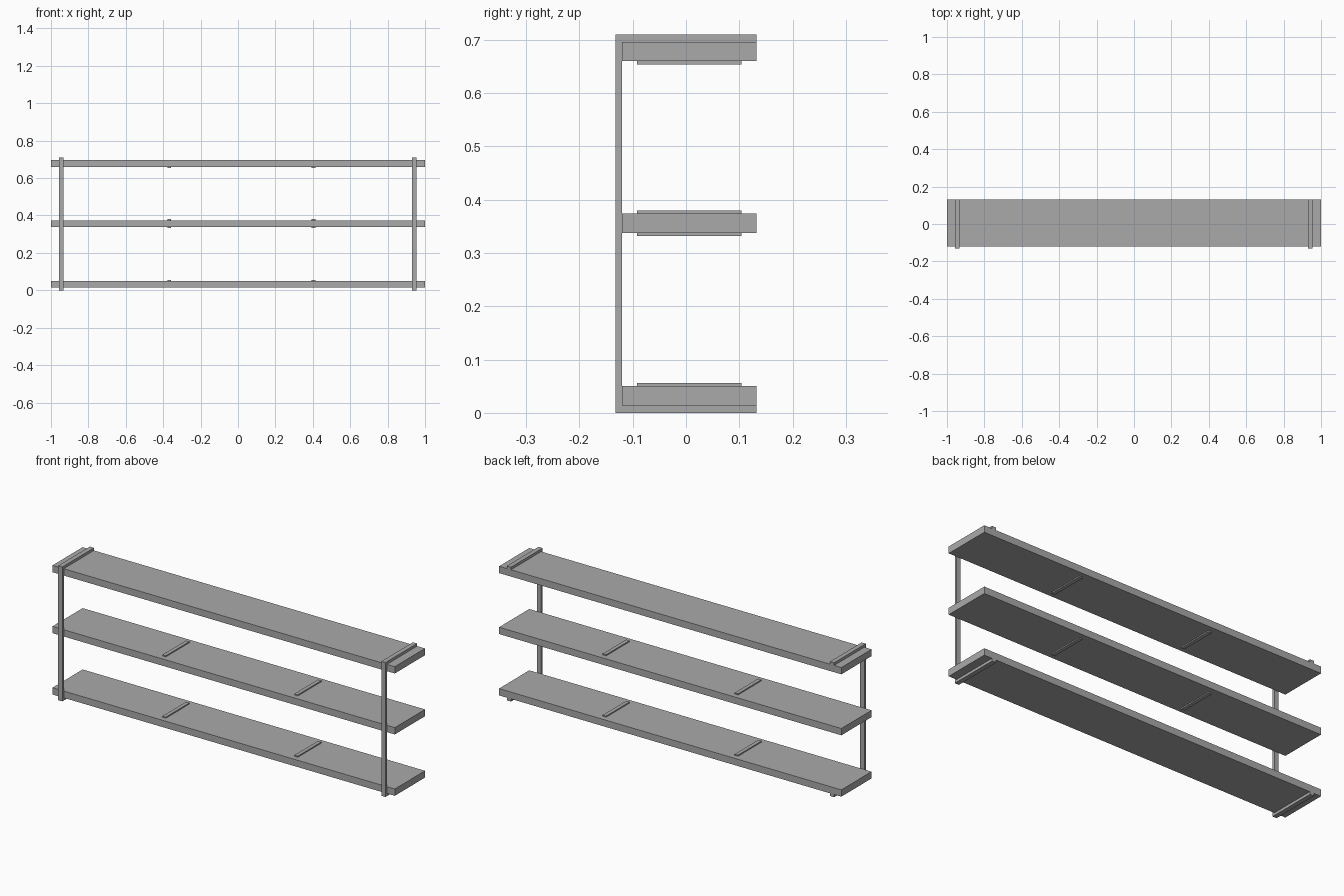
import bpy

# Remove the default cube
cube = bpy.data.objects.get("Cube")
if cube:
    bpy.data.objects.remove(cube, do_unlink=True)

# Single flat grey
grey = bpy.data.materials.new("grey")
grey.use_nodes = True
colour = (0.4, 0.4, 0.4, 1.0)
grey.diffuse_color = colour
grey.node_tree.nodes["Principled BSDF"].inputs["Base Color"].default_value = colour


def box(name, x, y, z):
    """Add a box spanning the (low, high) ranges on each axis."""
    bpy.ops.mesh.primitive_cube_add(size=1)
    obj = bpy.context.object
    obj.name = name
    for v in obj.data.vertices:
        v.co = [r[0] if c < 0 else r[1] for c, r in zip(v.co, (x, y, z))]
    obj.data.materials.append(grey)
    return obj


FRONT, SHELF_FRONT, BACK = -0.132, -0.12, 0.132
HEIGHT, THICK, BAR, CLEAT = 0.71, 0.036, 0.014, 0.006
shelf_bases = {"bottom": BAR, "middle": 0.338, "top": HEIGHT - BAR - THICK}

# Shelves
for level, z in shelf_bases.items():
    box(level + "_shelf", (-1, 1), (SHELF_FRONT, BACK), (z, z + THICK))

# Bracket frames: a front upright with a bar over the top and one underneath
for side, x in (("right", -0.946), ("left", 0.942)):
    span = (x - 0.012, x + 0.012)
    box(side + "_upright", span, (FRONT, SHELF_FRONT), (0, HEIGHT))
    box(side + "_bottom_bar", span, (SHELF_FRONT, BACK), (0, BAR))
    box(side + "_top_bar", span, (SHELF_FRONT, BACK), (HEIGHT - BAR, HEIGHT))

# Thin cleats on the shelf faces that look into each bay
for side, x in (("right", -0.367), ("left", 0.404)):
    for level, z in shelf_bases.items():
        if level != "top":
            box(f"{side}_{level}_upper_cleat", (x - 0.01, x + 0.01),
                (-0.092, 0.104), (z + THICK, z + THICK + CLEAT))
        if level != "bottom":
            box(f"{side}_{level}_lower_cleat", (x - 0.01, x + 0.01),
                (-0.092, 0.104), (z - CLEAT, z))
